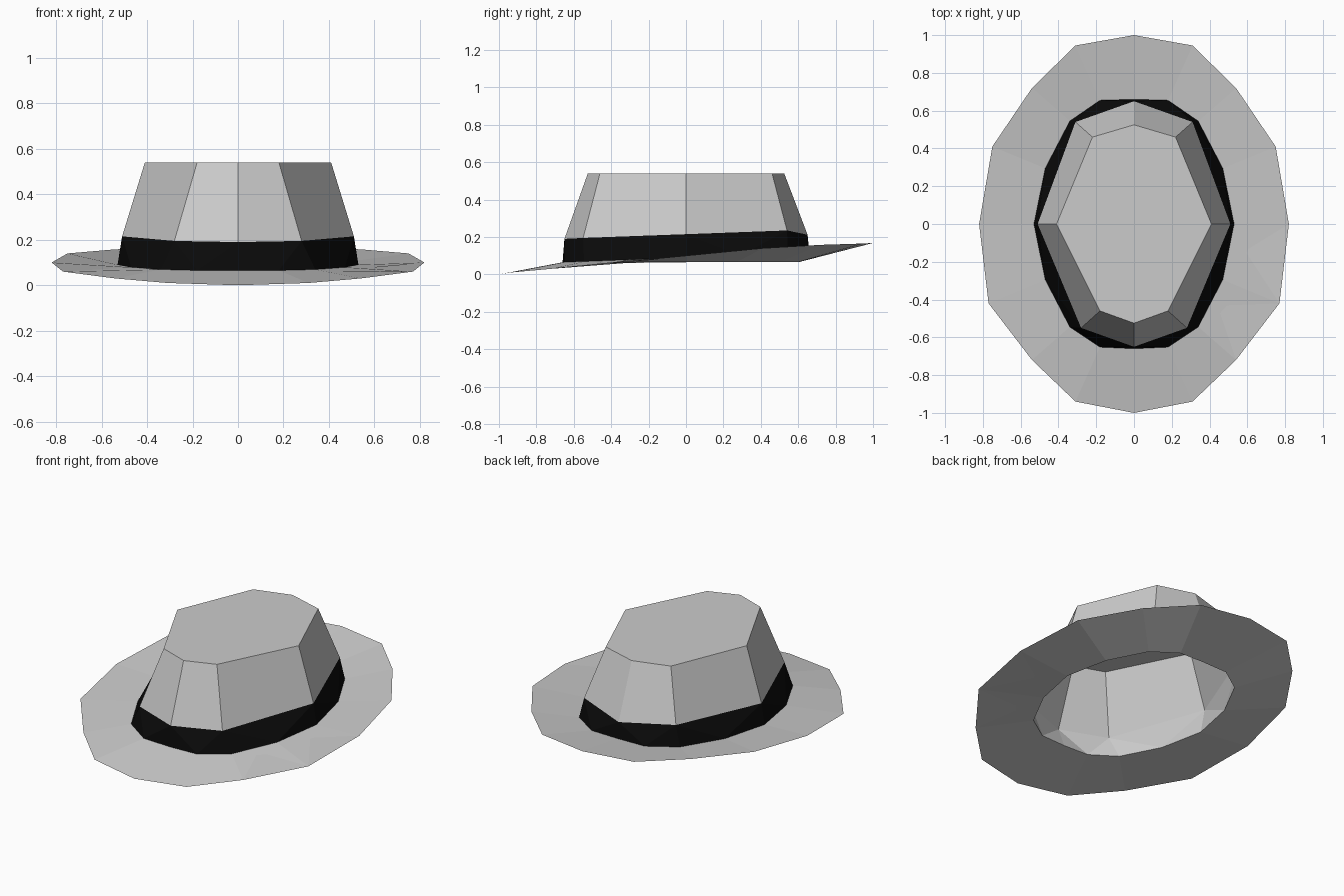
import bpy

if "Cube" in bpy.data.objects:
    bpy.data.objects.remove(bpy.data.objects["Cube"])


def ring(half):
    """Close a front-to-back half outline (x >= 0) by mirroring it in x."""
    return half + [(-x, y, z) for x, y, z in reversed(half[1:-1])]


def wall(n, low, high):
    """Quads between two rings of n points; facing away from the axis."""
    return [(low + i, low + (i + 1) % n, high + (i + 1) % n, high + i) for i in range(n)]


def fan(n, low, high):
    """Triangles from a ring of 2n points up to a ring of n points."""
    faces = []
    for i in range(n):
        r0, r1, r2 = (low + (2 * i + k) % (2 * n) for k in range(3))
        a, b = high + i, high + (i + 1) % n
        faces += [(a, r0, r1), (a, r1, b), (b, r1, r2)]
    return faces


def make(name, verts, faces, color=None):
    mesh = bpy.data.meshes.new(name)
    mesh.from_pydata(verts, [], faces)
    mesh.update()
    obj = bpy.data.objects.new(name, mesh)
    bpy.context.collection.objects.link(obj)
    if color:
        mat = bpy.data.materials.new(name + "_color")
        mat.diffuse_color = color
        mat.use_nodes = True
        mat.node_tree.nodes["Principled BSDF"].inputs["Base Color"].default_value = mat.diffuse_color
        mesh.materials.append(mat)
    return obj


# Outlines, listed from the front centre to the back centre
brim_edge = ring([(0, -1, 0), (.31, -.94, .01), (.54, -.72, .03), (.77, -.42, .06),
                  (.82, 0, .1), (.75, .41, .14), (.54, .72, .158), (.31, .945, .165),
                  (0, 1, .168)])
base_half = [(0, -.66), (.18, -.652), (.34, -.545), (.47, -.295), (.53, 0),
             (.47, .295), (.34, .545), (.18, .655), (0, .66)]
band_base = ring([(x, y, .09 + .038 * y) for x, y in base_half])
opening = ring([(x * .91, y * .91, .065) for x, y in base_half])
crown_base = ring([(0, -.65, .19), (.28, -.55, .195), (.51, 0, .215),
                   (.31, .54, .235), (0, .65, .212)])
crown_top = ring([(0, -.525, .54), (.18, -.46, .54), (.41, 0, .54),
                  (.22, .46, .54), (0, .525, .54)])

# Brim: upper and lower surfaces meeting at a thin outer edge
make("brim", brim_edge + band_base + opening, wall(16, 0, 16) + wall(16, 32, 0))

# Black band: sixteen sides at the bottom, eight at the top
make("hat_band", band_base + crown_base, fan(8, 0, 16), (.003, .003, .003, 1))

# Crown: tapered eight-sided wall with a flat top
make("crown", crown_base + crown_top, wall(8, 0, 8) + [tuple(range(8, 16))])

# Lining: inside of the band, facing inwards
make("lining", opening + crown_base, [f[::-1] for f in fan(8, 0, 16)])
